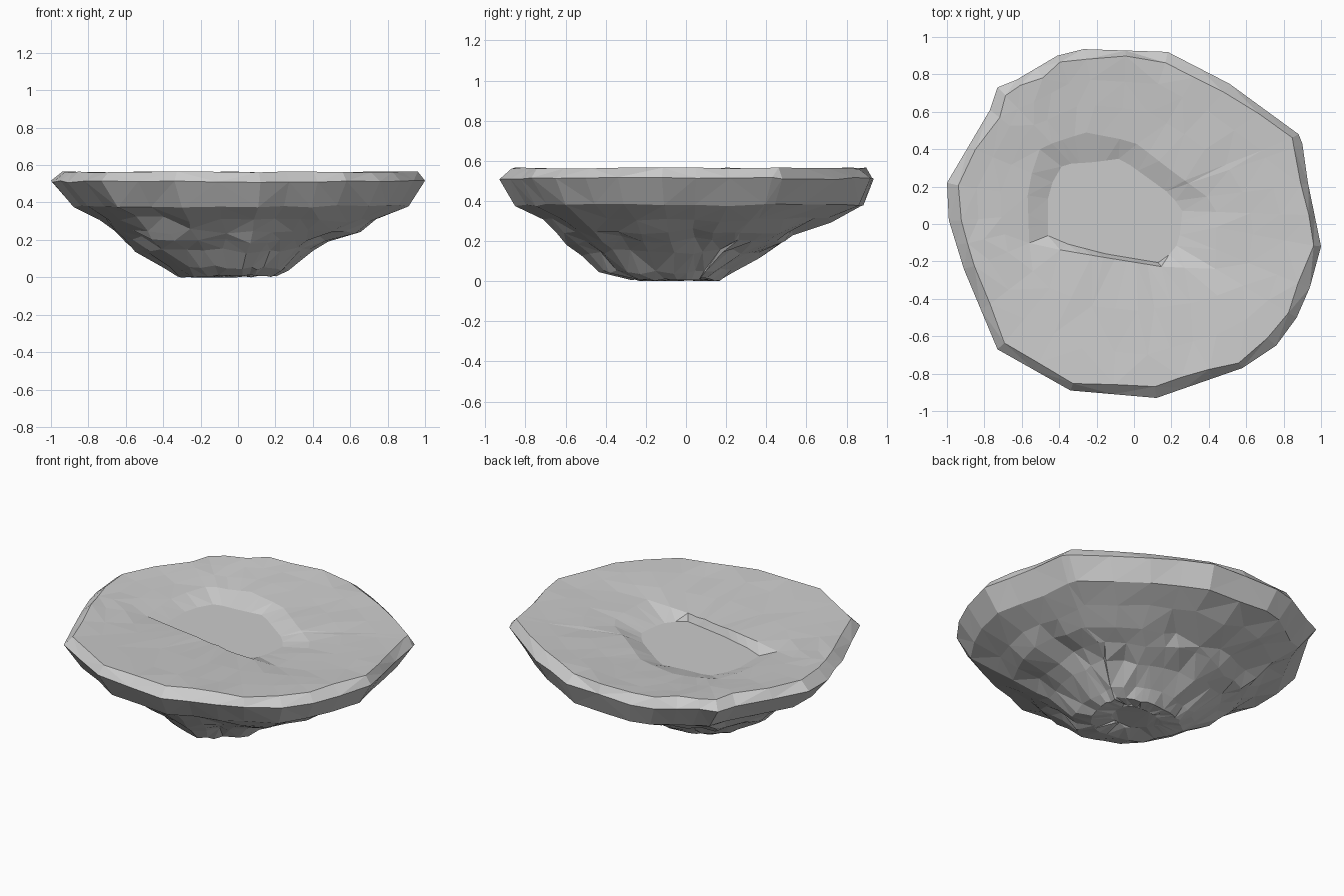
import bpy, bmesh, random
from mathutils import Vector, noise

if "Cube" in bpy.data.objects:
    bpy.data.objects.remove(bpy.data.objects["Cube"])

random.seed(4)
CENTRE = Vector((-0.1, 0.08))

RIM = [(1, -.12), (.93, .22), (.90, .43), (.88, .48), (.51, .75), (.18, .92), (-.27, .935),
       (-.41, .90), (-.63, .77), (-.73, .73), (-.77, .61), (-1, .22), (-.99, .02),
       (-.91, -.24), (-.73, -.67), (-.34, -.89), (.12, -.93), (.58, -.77), (.76, -.65),
       (.87, -.5), (.94, -.34)]
PIT_FLOOR = [(.26, .08), (.18, .17), (.0, .3), (-.07, .35), (-.22, .33), (-.38, .32),
             (-.46, .18), (-.46, -.08), (-.15, -.16), (.15, -.21), (.24, -.1)]
PIT_EDGE = [(.44, .11), (.22, .27), (.0, .44), (-.26, .49), (-.5, .41), (-.57, .2),
            (-.56, -.11), (-.15, -.18), (.16, -.23), (.44, -.24)]


def subdivide(points, longest):
    out = []
    for i, p in enumerate(points):
        a, b = Vector(p), Vector(points[(i + 1) % len(points)])
        n = int((b - a).length / longest) + 1
        out += [a.lerp(b, k / n) for k in range(n)]
    return out


def on_polygon(poly, direction):
    """Where a ray from CENTRE meets a polygon."""
    for i, p in enumerate(poly):
        a = Vector(p) - CENTRE
        e = Vector(poly[(i + 1) % len(poly)]) - CENTRE - a
        den = direction.cross(e)
        if abs(den) < 1e-9:
            continue
        t, s = a.cross(e) / den, a.cross(direction) / den
        if t > 0 and -1e-6 <= s <= 1 + 1e-6:
            return CENTRE + direction * t
    return CENTRE.copy()


def rough(amount):
    return random.uniform(-amount, amount)


outline = subdivide(RIM, .24)
bm = bmesh.new()
rings = []


def add_ring(points):
    rings.append([bm.verts.new(p) for p in points])


# Stepped rocky underside: z, then reach left, right, front, back, roughness
LEVELS = [(.015, .18, .10, .16, .08, .012), (.006, .32, .21, .30, .17, .01),
          (.05, .39, .27, .45, .24, .018), (.14, .55, .40, .54, .38, .022),
          (.20, .63, .49, .63, .53, .022), (.245, .68, .66, .68, .59, .02),
          (.31, .75, .76, .76, .77, .018), (.38, .88, .91, .91, .94, .008)]
for z, left, right, front, back, j in LEVELS:
    ring = []
    for p in outline:
        q = Vector((p.x * (right if p.x > 0 else left), p.y * (back if p.y > 0 else front), z))
        q += noise.noise_vector(q * 5) * j * 1.5
        q += Vector((rough(j), rough(j), rough(j))) * .6
        ring.append((q.x, q.y, max(0, q.z)))
    add_ring(ring)

# Widest edge and bevelled, uneven top lip
add_ring([(p.x, p.y, .512 + rough(.006)) for p in outline])
add_ring([(*(p * random.uniform(.93, .97)), .563 + rough(.004)) for p in outline])

# Almost flat top falling gently to a shallow pit
directions = [(p - CENTRE).normalized() for p in outline]
edge = [on_polygon(PIT_EDGE, d) for d in directions]
floor = [on_polygon(PIT_FLOOR, d) for d in directions]
for t, z in ((.75, .553), (.4, .542), (0, .527)):
    add_ring([(*(e.lerp(p * .93, t)), z + rough(.004)) for e, p in zip(edge, outline)])
add_ring([(f.x, f.y, .485) for f in floor])

# Skin the rings and cap both ends
n = len(outline)
for lower, upper in zip(rings, rings[1:]):
    for i in range(n):
        k = (i + 1) % n
        bm.faces.new((lower[i], lower[k], upper[k], upper[i]))
bm.faces.new(rings[-1])
bm.faces.new(rings[0][::-1])
bmesh.ops.triangulate(bm, faces=bm.faces[:], quad_method='SHORT_EDGE')
bmesh.ops.recalc_face_normals(bm, faces=bm.faces[:])

mesh = bpy.data.meshes.new("rock_basin")
bm.to_mesh(mesh)
bm.free()
bpy.context.collection.objects.link(bpy.data.objects.new("rock_basin", mesh))
